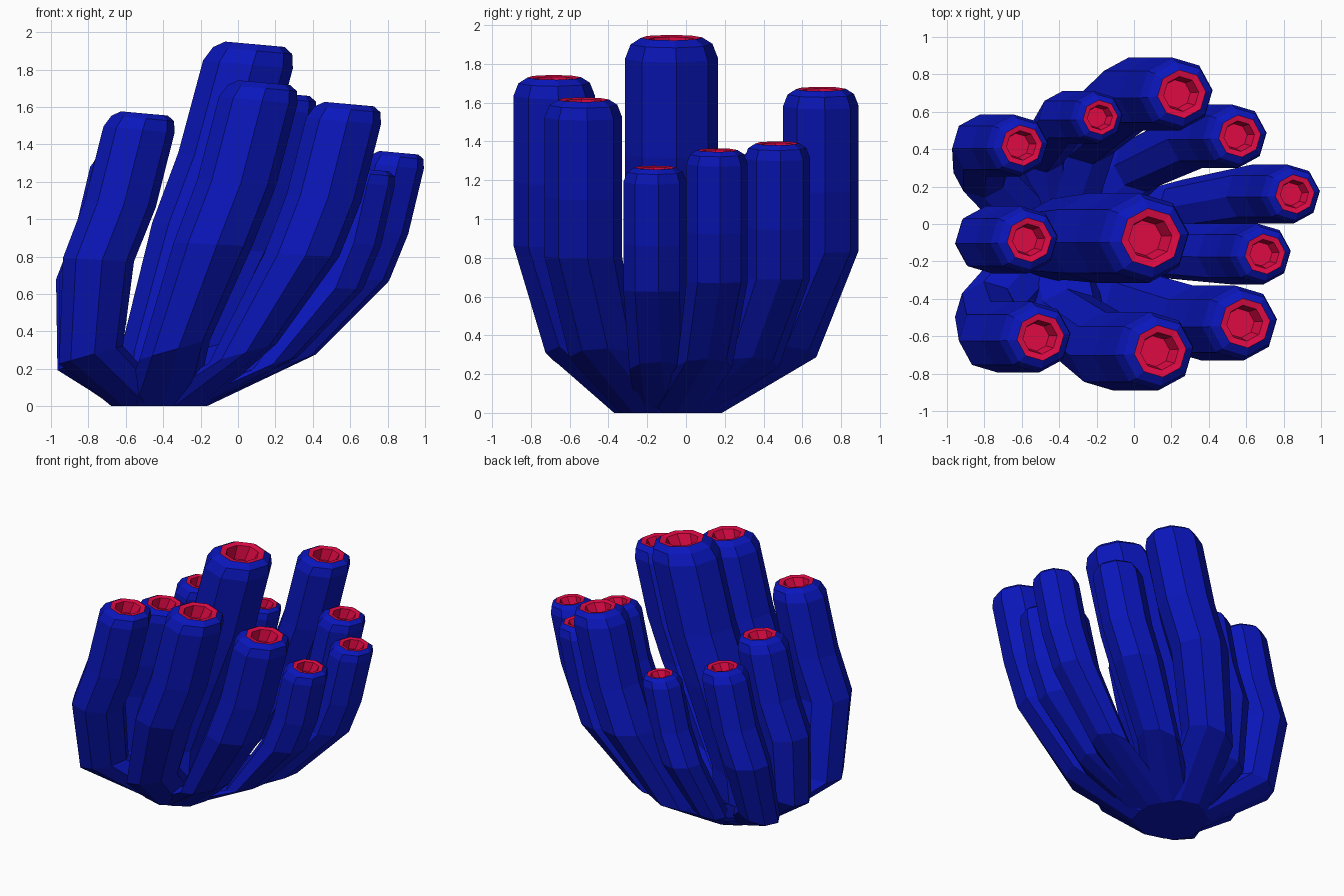
import bpy, bmesh, math
from mathutils import Vector

if "Cube" in bpy.data.objects:
    bpy.data.objects.remove(bpy.data.objects["Cube"])


def material(name, rgb):
    m = bpy.data.materials.new(name)
    m.diffuse_color = (*rgb, 1)
    m.use_nodes = True
    m.node_tree.nodes["Principled BSDF"].inputs["Base Color"].default_value = m.diffuse_color
    return m


blue = material("sponge_blue", (0.003, 0.008, 0.50))
red = material("mouth_red", (0.75, 0.003, 0.06))

SIDES = 8
TWIST = math.radians(6)          # turn of the octagon about its axis
LEAN = 0.34                      # sideways lean of the whole cluster
ROOT = Vector((-0.42, -0.10))    # common foot of all tubes


def ring(bm, centre, radius, tilt):
    """Octagonal ring, tipped toward +x by the given slope."""
    rad = radius / math.cos(TWIST)
    verts = []
    for i in range(SIDES):
        a = TWIST + 2 * math.pi * i / SIDES
        x, y = rad * math.cos(a), rad * math.sin(a)
        verts.append(bm.verts.new(centre + Vector((x, y, -tilt * x))))
    return verts


def tube(name, x, y, z, r):
    top = Vector((x, y, z))
    axis = Vector((LEAN, 0, 1))
    # direction from foot to bend, with the lean removed
    spread = Vector((x - LEAN * z, y)) - ROOT

    def at(ratio, height):
        p = ROOT + spread * ratio
        return Vector((p.x + LEAN * height, p.y, height))

    # centre, radius and tilt of each ring, foot to mouth to cup floor
    rings = [
        (at(0.13, 0), r * 0.93, 0),
        (at(0.75, z * 0.175), r * 0.90, -0.28),
        (top - axis * z * 0.5 + Vector((0.02, 0, 0)), r, 0.05),
        (top - axis * z * 0.31 + Vector((0.035, 0, 0)), r, 0.09),
        (top - axis * r * 0.45, r, 0.09),
        (top - axis * r * 0.14, r * 0.88, 0.09),
        (top, r * 0.66, 0.09),
        (top - axis * r * 0.03, r * 0.48, 0.09),
        (top - axis * r * 0.45, r * 0.39, 0.09),
    ]
    bm = bmesh.new()
    loops = [ring(bm, *d) for d in rings]
    for k in range(len(loops) - 1):
        a, b = loops[k], loops[k + 1]
        for i in range(SIDES):
            j = (i + 1) % SIDES
            f = bm.faces.new((a[i], a[j], b[j], b[i]))
            f.material_index = 1 if k >= 6 else 0
    bm.faces.new(loops[0][::-1])
    bm.faces.new(loops[-1]).material_index = 1
    bmesh.ops.recalc_face_normals(bm, faces=bm.faces)
    mesh = bpy.data.meshes.new(name)
    bm.to_mesh(mesh)
    bm.free()
    mesh.materials.append(blue)
    mesh.materials.append(red)
    bpy.context.collection.objects.link(bpy.data.objects.new(name, mesh))


# Mouth centre x, y, z and body radius of every tube
TUBES = {
    "tube_back_tall": (0.255, 0.695, 1.67, 0.195),
    "tube_back_small": (-0.18, 0.57, 1.23, 0.14),
    "tube_back_left": (-0.60, 0.42, 1.34, 0.165),
    "tube_back_right": (0.565, 0.47, 1.39, 0.17),
    "tube_right_outer": (0.86, 0.16, 1.355, 0.158),
    "tube_right_inner": (0.70, -0.16, 1.265, 0.163),
    "tube_centre": (0.09, -0.075, 1.935, 0.24),
    "tube_left": (-0.56, -0.085, 1.38, 0.18),
    "tube_front_left": (-0.50, -0.605, 1.565, 0.19),
    "tube_front_right": (0.595, -0.53, 1.615, 0.20),
    "tube_front_tall": (0.14, -0.68, 1.73, 0.21),
}
for name, spec in TUBES.items():
    tube(name, *spec)
